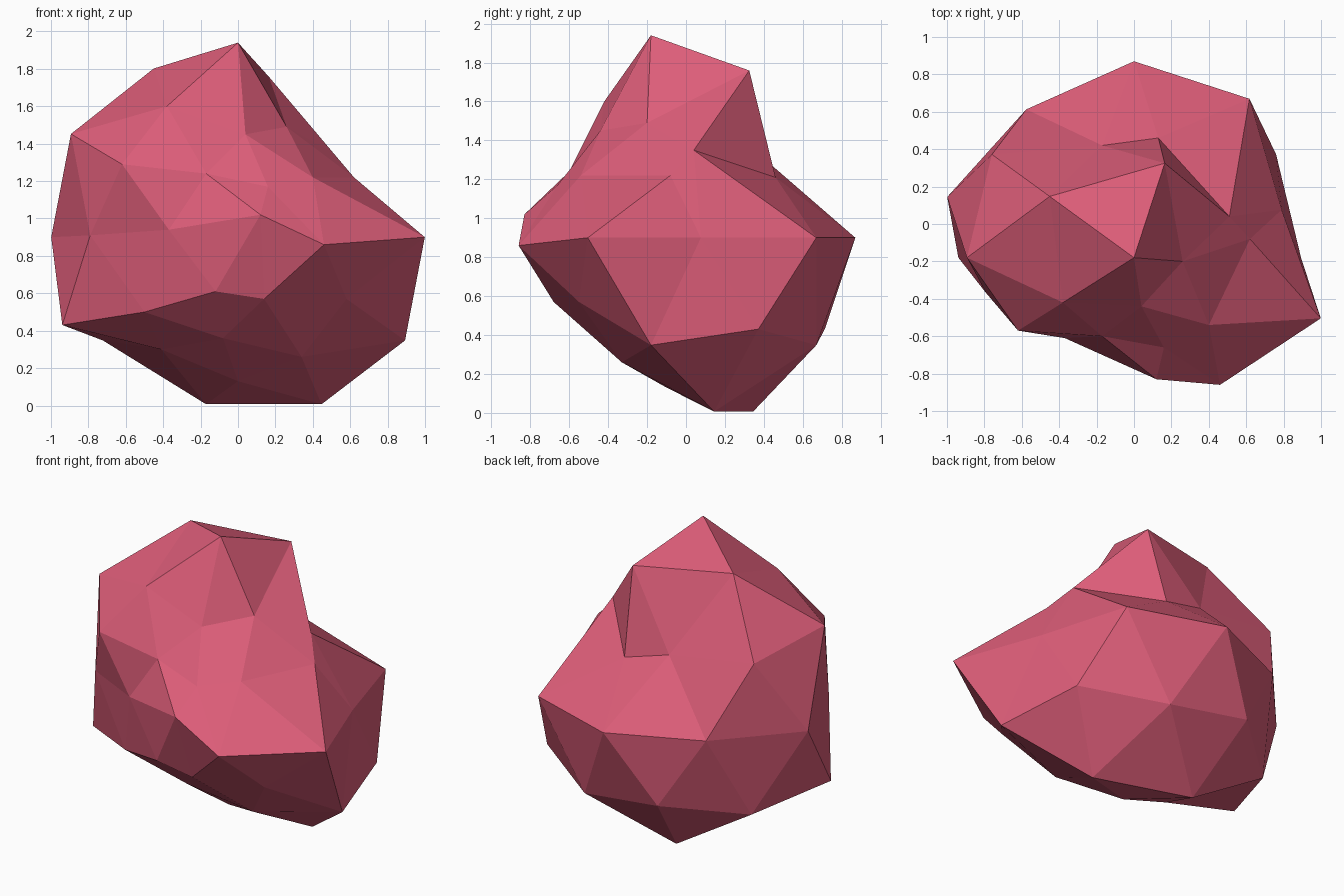
import bpy
import bmesh
from math import atan2, degrees
from mathutils import Vector

default_cube = bpy.data.objects.get("Cube")
if default_cube:
    bpy.data.objects.remove(default_cube, do_unlink=True)

# Heart of the stone, from which every corner is pushed or dented
CENTRE = Vector((0, -.18, .9))
FULL = 1.05  # radius of the untouched surface

# Corners of the stone, ring by ring from the crown down, counter-clockwise.
# A single number is a radius along the corner's own direction;
# a triple is a dented corner, measured from the centre.
crown = [1.04]
shoulder = [(.26, -.02, .59), 1.01, 1.06, (-.38, -.24, .7), (.04, -.26, .55)]
upper_edge = [(.51, .22, .45), (-.17, .6, .39), FULL, (-.17, -.42, .34), (.4, -.36, .32)]
upper_ring = [(.62, .1, .32), (.13, .64, .31), FULL, (-.62, -.39, .39), (.16, -.48, .27)]
waist = [.83, FULL, FULL, .98, FULL,
         (-.79, -.19, .01), (-.37, -.43, .04), (.12, -.65, .12),
         (.46, -.68, -.04), FULL]
lower_ring = [FULL, FULL, FULL, (-.12, -.5, -.29), (.58, -.37, -.33)]
lower_edge = [FULL, FULL, FULL, (-.5, -.29, -.4), (.14, -.5, -.33)]
base = [FULL, FULL, (-.41, -.01, -.6), (-.08, -.23, -.54), (.34, -.15, -.64)]
foot = [(0, .08, -.77)]


def ring_order(vert):
    """Sort key: ring from the top down, then angle around the ring."""
    x, y, z = vert.co
    return -round(z, 2), round(degrees(atan2(y, x))) % 360


def flat_material(name, colour):
    mat = bpy.data.materials.new(name)
    mat.use_nodes = True
    mat.diffuse_color = colour
    shader = next(n for n in mat.node_tree.nodes if n.type == 'BSDF_PRINCIPLED')
    shader.inputs["Base Color"].default_value = colour
    shader.inputs["Roughness"].default_value = .8
    return mat


# Faceted stone: a low-poly sphere with its corners pushed in
bm = bmesh.new()
bmesh.ops.create_icosphere(bm, subdivisions=2, radius=1)
corners = sorted(bm.verts, key=ring_order)
shape = (crown + shoulder + upper_edge + upper_ring + waist
         + lower_ring + lower_edge + base + foot)
for vert, place in zip(corners, shape, strict=True):
    offset = Vector(place) if isinstance(place, tuple) else vert.co.normalized() * place
    vert.co = CENTRE + offset
bmesh.ops.recalc_face_normals(bm, faces=bm.faces)

mesh = bpy.data.meshes.new("faceted_stone")
bm.to_mesh(mesh)
bm.free()
mesh.materials.append(flat_material("rose_pink", (.72, .11, .19, 1)))
stone = bpy.data.objects.new("faceted_stone", mesh)
bpy.context.collection.objects.link(stone)
